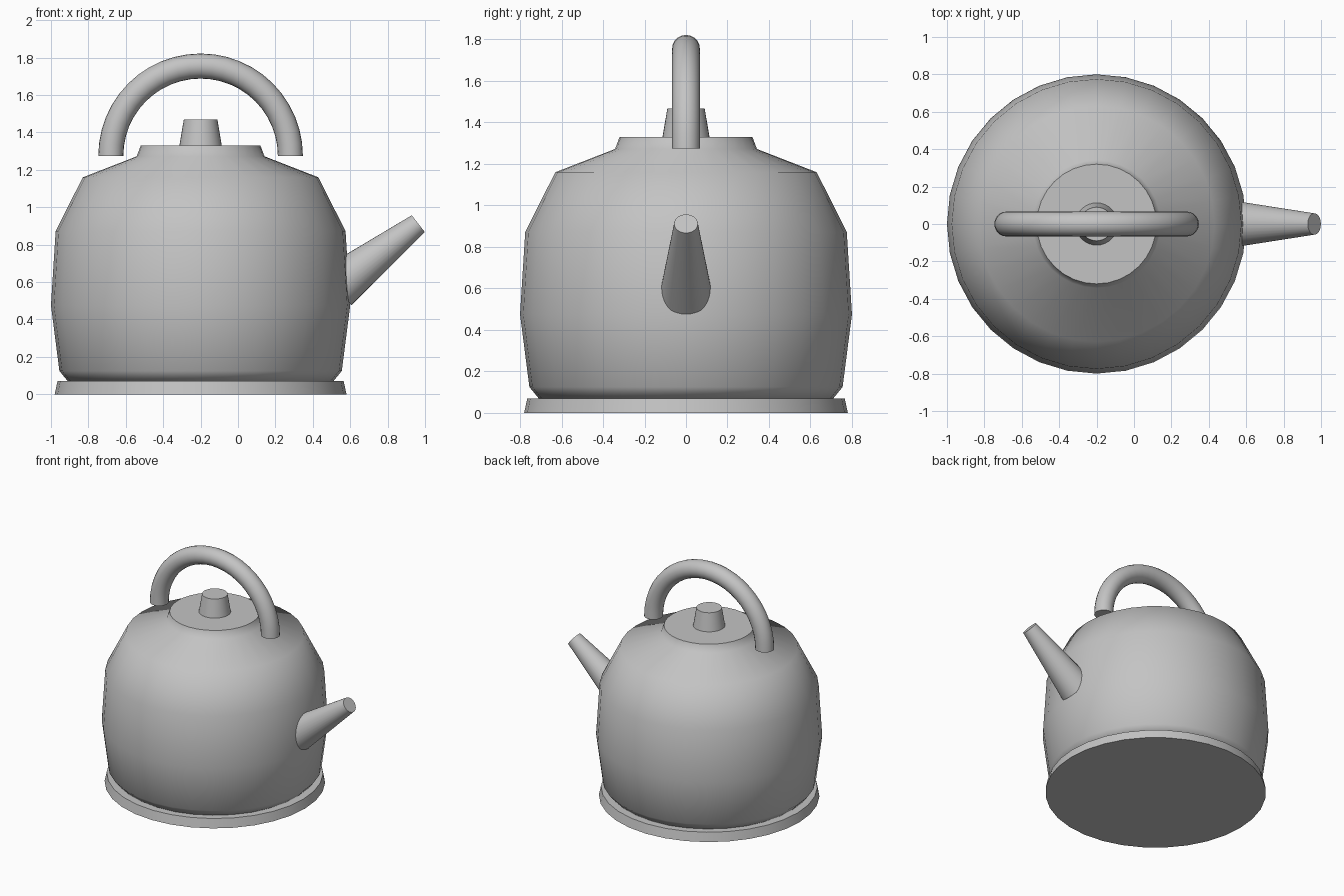
import bpy, bmesh, math
from mathutils import Vector, Matrix

if "Cube" in bpy.data.objects:
    bpy.data.objects.remove(bpy.data.objects["Cube"])

CX = -0.2  # axis of the round body

grey = bpy.data.materials.new("plain grey")
grey.diffuse_color = (0.55, 0.55, 0.55, 1)
grey.use_nodes = True
grey.node_tree.nodes["Principled BSDF"].inputs["Base Color"].default_value = grey.diffuse_color


def finish(bm, name, angle):
    bmesh.ops.recalc_face_normals(bm, faces=bm.faces)
    mesh = bpy.data.meshes.new(name)
    bm.to_mesh(mesh)
    bm.free()
    mesh.materials.append(grey)
    ob = bpy.data.objects.new(name, mesh)
    bpy.context.collection.objects.link(ob)
    bpy.ops.object.select_all(action='DESELECT')
    ob.select_set(True)
    bpy.context.view_layer.objects.active = ob
    bpy.ops.object.shade_smooth_by_angle(angle=math.radians(angle))
    return ob


def skin(name, rings, angle):
    """Join rings of points into a tube with capped ends."""
    bm = bmesh.new()
    loops = [[bm.verts.new(p) for p in ring] for ring in rings]
    n = len(loops[0])
    for a, b in zip(loops, loops[1:]):
        for i in range(n):
            j = (i + 1) % n
            bm.faces.new((a[i], a[j], b[j], b[i]))
    bm.faces.new(loops[0])
    bm.faces.new(loops[-1])
    return finish(bm, name, angle)


def circle(matrix, r, n):
    return [matrix @ Vector((r * math.cos(2 * math.pi * i / n),
                             r * math.sin(2 * math.pi * i / n), 0)) for i in range(n)]


def lathe(name, profile, n=32, angle=60):
    rings = [circle(Matrix.Translation((CX, 0, z)), r, n) for r, z in profile]
    return skin(name, rings, angle)


# base plate, body with raised lid, and lid knob
lathe("base", [(0.78, 0), (0.765, 0.07)])
lathe("body", [(0.71, 0.07), (0.755, 0.125), (0.80, 0.475), (0.775, 0.872),
               (0.63, 1.16), (0.342, 1.272), (0.32, 1.33)])
lathe("lid_knob", [(0.114, 1.325), (0.09, 1.468)])

# spout: tapered cone tilted up from inside the body
tip = Vector((0.964, 0, 0.912))
axis = Vector((0.79, 0, 0.613)).normalized()
turn = axis.to_track_quat('Z', 'Y').to_matrix().to_4x4()
skin("spout", [circle(Matrix.Translation(tip - axis * d) @ turn, r, 32)
               for d, r in ((0.55, 0.125), (0, 0.057))], 40)

# handle: half ring over the lid
rings = []
for k in range(25):
    a = math.pi * k / 24
    place = Matrix.Translation((CX + 0.48 * math.cos(a), 0, 1.275 + 0.48 * math.sin(a)))
    rings.append(circle(place @ Matrix.Rotation(-a, 4, 'Y'), 0.067, 20))
skin("handle", rings, 40)
